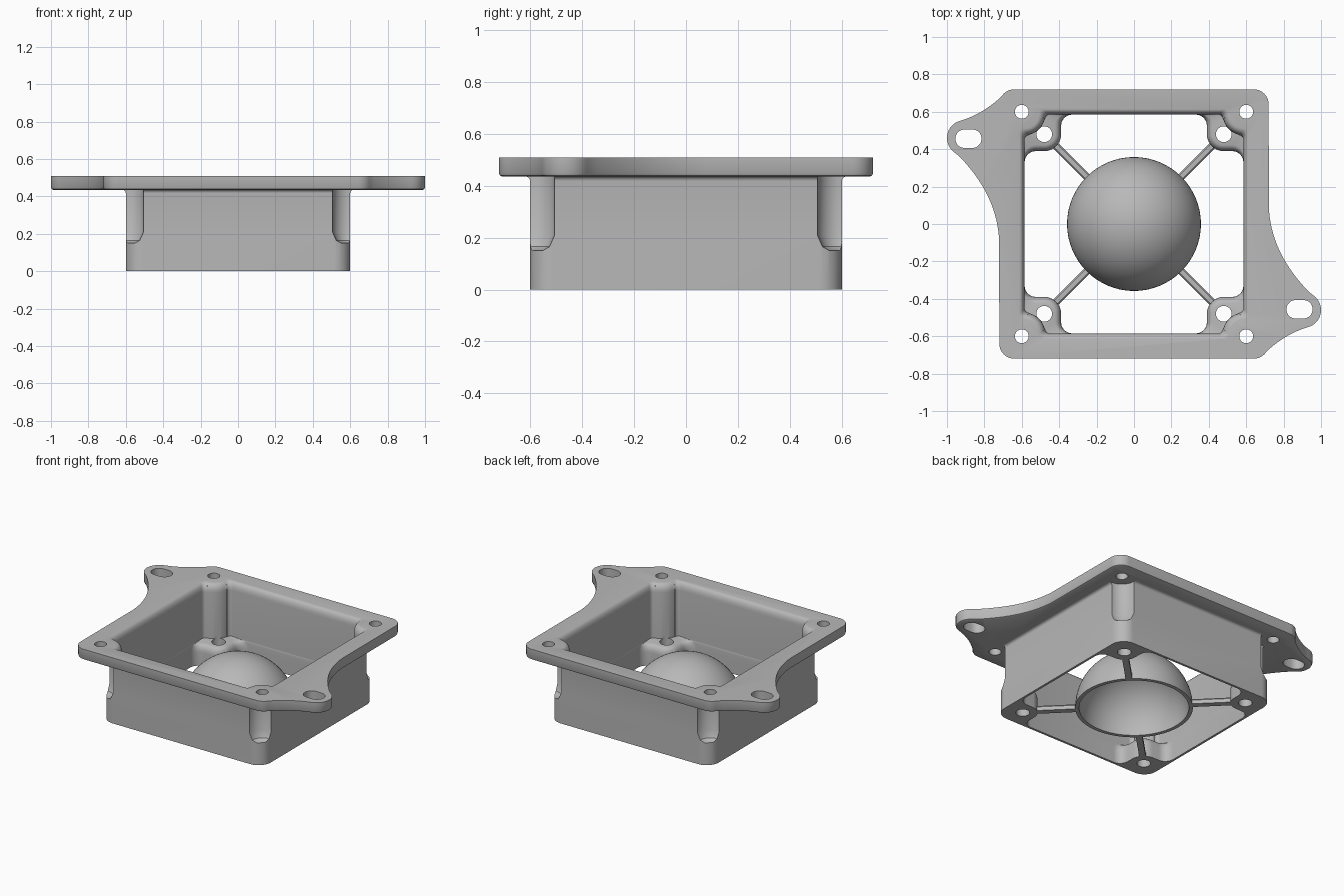
import bpy, bmesh
from math import sin, cos, pi, radians
from mathutils import Vector, Matrix
from mathutils.geometry import interpolate_bezier

old = bpy.data.objects.get("Cube")
if old:
    bpy.data.objects.remove(old)

grey = bpy.data.materials.new("plain_grey")
grey.use_nodes = True
grey.diffuse_color = (0.48, 0.48, 0.48, 1)
grey.node_tree.nodes["Principled BSDF"].inputs["Base Color"].default_value = grey.diffuse_color


def arc(cx, cy, r, a, b, n=10):
    steps = [radians(a + (b - a) * i / n) for i in range(n + 1)]
    return [(cx + r * cos(t), cy + r * sin(t)) for t in steps]


def four_way(quarter):
    """Repeat a quarter outline around the z axis."""
    out = []
    for c, s in ((1, 0), (0, 1), (-1, 0), (0, -1)):
        out += [(x * c - y * s, x * s + y * c) for x, y in quarter]
    return out


def loft(name, levels, caps=True):
    """Skin a stack of (outline, height) sections."""
    bm = bmesh.new()
    rings = [[bm.verts.new((x, y, z)) for x, y in pts] for pts, z in levels]
    for low, high in zip(rings, rings[1:]):
        n = len(low)
        for i in range(n):
            j = (i + 1) % n
            bm.faces.new((low[i], low[j], high[j], high[i]))
    if caps:
        bm.faces.new(rings[0][::-1])
        bm.faces.new(rings[-1])
    bmesh.ops.remove_doubles(bm, verts=bm.verts, dist=1e-5)
    bmesh.ops.recalc_face_normals(bm, faces=bm.faces)
    mesh = bpy.data.meshes.new(name)
    bm.to_mesh(mesh)
    bm.free()
    mesh.materials.append(grey)
    ob = bpy.data.objects.new(name, mesh)
    bpy.context.collection.objects.link(ob)
    return ob


def combine(target, tool, operation="DIFFERENCE"):
    """Apply a boolean and discard the tool."""
    tool.hide_render = True
    mod = target.modifiers.new("bool", "BOOLEAN")
    mod.operation, mod.solver, mod.object = operation, "EXACT", tool
    activate(target)
    bpy.ops.object.modifier_apply(modifier=mod.name)
    bpy.data.objects.remove(tool)


def activate(ob):
    bpy.ops.object.select_all(action="DESELECT")
    ob.select_set(True)
    bpy.context.view_layer.objects.active = ob


def rounded_square(h, r):
    return four_way(arc(h - r, h - r, r, 0, 90))


def notched_square(h, c, r, f):
    """Square opening whose corners are filled by rounded blocks."""
    start = arc(h - f, c - r - f, f, 0, 90, 6)
    limit = h - f
    mid = [(min(x, limit), min(y, limit)) for x, y in arc(c, c, r, 270, 180, 14)]
    end = arc(c - r - f, h - f, f, 0, 90, 6)
    return four_way(start + mid[1:-1] + end)


corners = [(1, 1), (-1, 1), (-1, -1), (1, -1)]

# Square housing with a flare under the flange
flare = [(0.6 + 0.018 * (1 - cos(t)), 0.417 + 0.018 * sin(t))
         for t in [pi / 2 * i / 5 for i in range(6)]]
levels = [(rounded_square(h, 0.09), z) for h, z in [(0.6, 0)] + flare + [(0.618, 0.46)]]
housing = loft("housing", levels)

# Screw clearance grooves in the outer corners
for sx, sy in corners:
    steps = [(0.05, 0.15), (0.075, 0.165), (0.095, 0.21), (0.095, 0.436)]
    combine(housing, loft("groove", [(arc(sx * 0.6, sy * 0.6, r, 0, 350, 35), z)
                                     for r, z in steps]))


# Flange with two opposite mounting ears
def bezier(*points):
    return [(p.x, p.y) for p in interpolate_bezier(*[Vector(p).to_3d() for p in points], 18)][1:-1]


half = arc(-0.64, -0.64, 0.08, 270, 180)
half += bezier((-0.72, -0.12), (-0.72, 0.10), (-0.83, 0.26), (-0.957, 0.385))
half += arc(-0.905, 0.46, 0.095, 235, 105, 16)
half += bezier((-0.93, 0.552), (-0.86, 0.57), (-0.77, 0.62), (-0.70, 0.69))
half += arc(-0.64, 0.64, 0.08, 140, 90, 6)
outline = half + [(-x, -y) for x, y in half]


def inset(pts, d):
    out = []
    for i, p in enumerate(pts):
        along = (Vector(pts[(i + 1) % len(pts)]) - Vector(pts[i - 1])).normalized()
        out.append((p[0] + along.y * d, p[1] - along.x * d))
    return out


flange = loft("flange", [(inset(outline, 0.012), 0.435), (inset(outline, 0.004), 0.439),
                         (outline, 0.447), (outline, 0.508)])
combine(housing, flange, "UNION")

# Hollow interior, leaving rounded corner blocks and bulges behind the grooves
block = [(notched_square(0.585, 0.48, 0.09, 0.06), z) for z in (-0.05, 0.09)]
for i in range(1, 6):
    t = pi / 2 * i / 5
    block.append((notched_square(0.585, 0.48, 0.09 - 0.035 * (1 - cos(t)), 0.06),
                  0.09 + 0.05 * sin(t)))
bulge = [(notched_square(0.585, 0.585, 0.11, 0.025), z) for z in (0.147, 0.455)]
for i in range(1, 6):
    t = pi / 2 * i / 5
    k = 1 - cos(t)
    bulge.append((notched_square(0.585 + 0.028 * k, 0.585, 0.11 - 0.035 * k, 0.025),
                  0.455 + 0.053 * sin(t)))
bulge.append((bulge[-1][0], 0.56))
combine(housing, loft("cavity", block + bulge))

# Screw holes through corner blocks and flange, and slots in the ears
for sx, sy in corners:
    for c, r, low, high in ((0.48, 0.042, -0.1, 0.165), (0.6, 0.037, 0.4, 0.6)):
        circle = arc(sx * c, sy * c, r, 0, 350, 35)
        combine(housing, loft("hole", [(circle, low), (circle, high)]))
for s in (1, -1):
    slot = arc(s * 0.885 + 0.02, -s * 0.456, 0.05, -90, 90)
    slot += arc(s * 0.885 - 0.02, -s * 0.456, 0.05, 90, 270)
    combine(housing, loft("slot", [(slot, 0.4), (slot, 0.6)]))

# Hollow dome in the middle
shell = []
for radius, sweep in ((0.358, range(24, -1, -1)), (0.334, range(25))):
    for i in sweep:
        t = pi / 2 * i / 24
        shell.append((arc(0, 0, radius * cos(t), 0, 354.375, 63), radius * sin(t)))
dome = loft("dome", shell, caps=False)

# Four diagonal struts between dome and corner blocks
parts = [housing, dome]
for i in range(4):
    section = [(0.02, 0), (0.02, 0.025), (0.012, 0.036), (-0.012, 0.036), (-0.02, 0.025), (-0.02, 0)]
    strut = loft("strut", [(section, 0.342), (section, 0.61)])
    # Stand the section upright and point it outwards
    frame = Matrix(((0, 0, 1), (1, 0, 0), (0, 1, 0))).to_4x4()
    strut.data.transform(Matrix.Rotation(pi / 4 + i * pi / 2, 4, "Z") @ frame)
    parts.append(strut)

for ob in parts:
    activate(ob)
    bpy.ops.object.shade_smooth_by_angle(angle=radians(35))
